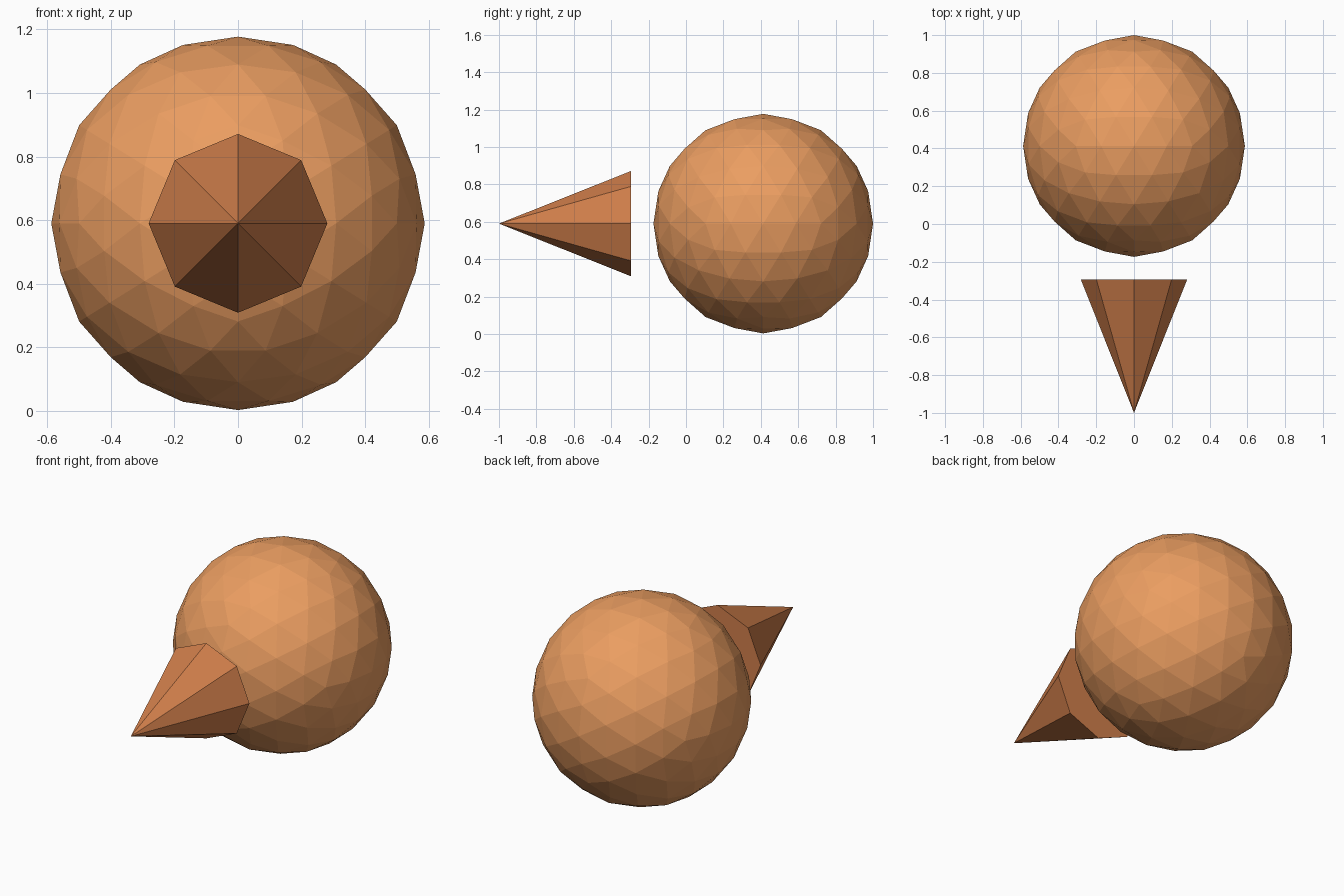
import bpy, bmesh
from math import atan, pi, sqrt
from mathutils import Matrix

if "Cube" in bpy.data.objects:
    bpy.data.objects.remove(bpy.data.objects["Cube"])


def add_part(name, bm, color):
    bmesh.ops.recalc_face_normals(bm, faces=bm.faces)
    mesh = bpy.data.meshes.new(name)
    bm.to_mesh(mesh)
    bm.free()
    mat = bpy.data.materials.new(name + "_color")
    mat.diffuse_color = color
    mat.use_nodes = True
    mat.node_tree.nodes["Principled BSDF"].inputs["Base Color"].default_value = mat.diffuse_color
    mesh.materials.append(mat)
    obj = bpy.data.objects.new(name, mesh)
    bpy.context.collection.objects.link(obj)
    return obj


CENTER_Z = 0.59

# Faceted ball, turned so edge midpoints lie on the axes
golden = (1 + sqrt(5)) / 2
bm = bmesh.new()
bmesh.ops.create_icosphere(
    bm, subdivisions=3, radius=0.587,
    matrix=Matrix.Rotation(-atan(1 / golden), 4, 'Y'))
ball = add_part("ball", bm, (0.83, 0.34, 0.12, 1))
ball.location = (0, 0.413, CENTER_Z)

# Eight-sided spike floating in front, pointing to -y
tip_y, base_y = -1.0, -0.295
bm = bmesh.new()
bmesh.ops.create_cone(
    bm, cap_ends=True, segments=8, radius1=0.281, radius2=0,
    depth=base_y - tip_y, matrix=Matrix.Rotation(pi / 2, 4, 'X'))
bmesh.ops.remove_doubles(bm, verts=bm.verts, dist=1e-5)
spike = add_part("spike", bm, (0.63, 0.21, 0.07, 1))
spike.location = (0, (tip_y + base_y) / 2, CENTER_Z)
